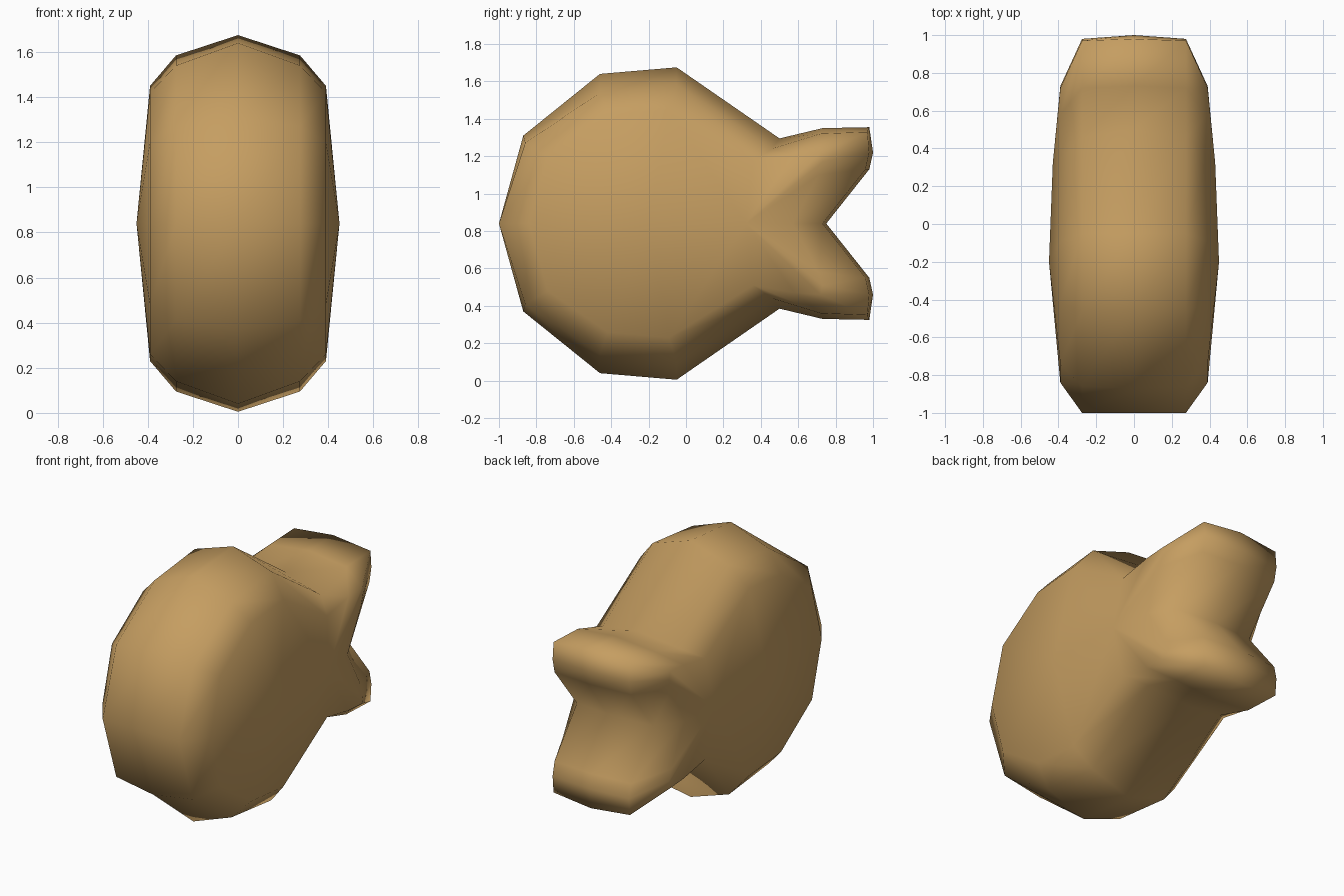
import bpy, bmesh

if "Cube" in bpy.data.objects:
    bpy.data.objects.remove(bpy.data.objects["Cube"])

MID = 0.84  # height of the symmetry plane

# Upper-half side outlines (y, z), nose to tail notch, at each half-width
centre = [(-1, MID), (-.87, 1.31), (-.46, 1.64), (-.05, 1.675), (.5, 1.295),
          (.73, 1.35), (.98, 1.355), (1.0, 1.22), (.98, 1.13), (.75, MID)]
shoulder = [(-1, MID), (-.86, 1.27), (-.46, 1.54), (-.05, 1.585), (.46, 1.24),
            (.72, 1.32), (.97, 1.33), (.98, 1.22), (.96, 1.13), (.73, MID)]
side = [(-.84, MID), (-.74, 1.2), (-.42, 1.42), (-.09, 1.45), (.36, 1.17),
        (.58, 1.21), (.72, 1.22), (.73, 1.17), (.71, 1.1), (.57, MID)]


def loop(bm, half, x):
    """Full outline: upper half followed by its mirrored lower half."""
    pts = half + [(y, 2 * MID - z) for y, z in half[-2:0:-1]]
    return [bm.verts.new((x, y, z)) for y, z in pts]


bm = bmesh.new()
rings = [loop(bm, h, x) for h, x in ((side, -.39), (shoulder, -.275), (centre, 0),
                                     (shoulder, .275), (side, .39))]
n = len(rings[0])

# Rounded rim
for a, b in zip(rings, rings[1:]):
    for i in range(n):
        j = (i + 1) % n
        bm.faces.new((a[i], a[j], b[j], b[i]))

# Puffed side faces: one hub for the body, one for the tail root
for ring, s in ((rings[0], -1), (rings[-1], 1)):
    body = bm.verts.new((.45 * s, -.2, MID))
    tail = bm.verts.new((.43 * s, .32, MID))
    top, bottom = 3, n - 3
    for i in range(n):
        hub = tail if top <= i < bottom else body
        bm.faces.new((ring[i], ring[(i + 1) % n], hub))
    bm.faces.new((ring[top], tail, body))
    bm.faces.new((ring[bottom], body, tail))

bmesh.ops.recalc_face_normals(bm, faces=bm.faces)
for f in bm.faces:
    f.smooth = True
mesh = bpy.data.meshes.new("fish_cracker")
bm.to_mesh(mesh)
bm.free()
fish = bpy.data.objects.new("fish_cracker", mesh)
bpy.context.collection.objects.link(fish)

# Baked tan colour
mat = bpy.data.materials.new("baked_tan")
mat.diffuse_color = (.56, .34, .12, 1)
mat.use_nodes = True
mat.node_tree.nodes["Principled BSDF"].inputs["Base Color"].default_value = mat.diffuse_color
mesh.materials.append(mat)
